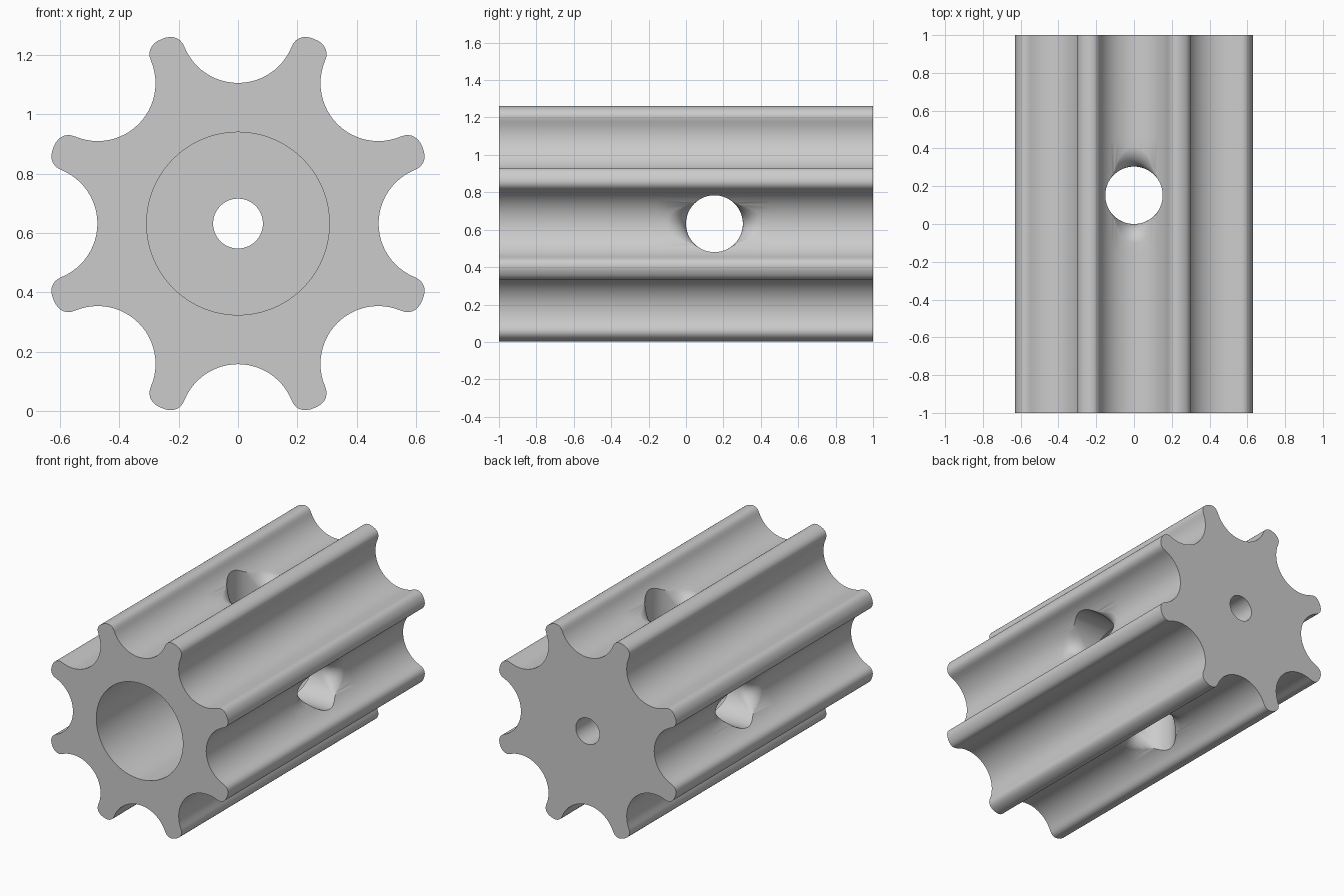
import bpy
import bmesh
from math import sin, cos, pi, sqrt, copysign
from mathutils import Matrix, Vector

cube = bpy.data.objects.get("Cube")
if cube:
    bpy.data.objects.remove(cube, do_unlink=True)

CENTRE_Z = 0.632
FLUTES = 8
FLUTE_R = 0.195        # radius of each groove
FLUTE_DIST = 0.669     # axis to groove centre
HOLE_R = 0.152
HOLE_Y = 0.152
FLARE = 0.105          # rounding at the mouth of each cross hole

grey = bpy.data.materials.new("light_grey")
grey.use_nodes = True
grey.diffuse_color = (0.6, 0.6, 0.6, 1)
grey.node_tree.nodes["Principled BSDF"].inputs["Base Color"].default_value = (0.6, 0.6, 0.6, 1)


def loft(name, rings):
    """Closed solid through a list of equally long rings of points."""
    bm = bmesh.new()
    loops = [[bm.verts.new(p) for p in ring] for ring in rings]
    n = len(loops[0])
    for a, b in zip(loops, loops[1:]):
        for i in range(n):
            j = (i + 1) % n
            bm.faces.new((a[i], a[j], b[j], b[i]))
    bm.faces.new(loops[0])
    bm.faces.new(loops[-1])
    bmesh.ops.recalc_face_normals(bm, faces=bm.faces)
    mesh = bpy.data.meshes.new(name)
    bm.to_mesh(mesh)
    bm.free()
    mesh.materials.append(grey)
    obj = bpy.data.objects.new(name, mesh)
    bpy.context.collection.objects.link(obj)
    return obj


def cut(target, cutter):
    cutter.hide_render = True
    mod = target.modifiers.new("cut", 'BOOLEAN')
    mod.operation = 'DIFFERENCE'
    mod.solver = 'EXACT'
    mod.object = cutter
    bpy.context.view_layer.objects.active = target
    bpy.ops.object.modifier_apply(modifier=mod.name)
    bpy.data.objects.remove(cutter, do_unlink=True)


def fluted_profile():
    """Concave grooves alternating with rounded rib tips, as (x, z) points."""
    pts = []
    half = pi / FLUTES
    neck = FLUTE_DIST * cos(half)
    half_width = FLUTE_DIST * sin(half) - FLUTE_R
    for k in range(FLUTES):
        turn = Matrix.Rotation(2 * half * k, 2)
        sweep = pi / 2 - half
        for i in range(25):
            a = sweep * (i / 12 - 1)
            pts.append(turn @ Vector((FLUTE_DIST - FLUTE_R * cos(a), FLUTE_R * sin(a))))
        tip = Matrix.Rotation(2 * half * k + half, 2)
        for i in range(1, 14):
            a = pi * i / 14 - pi / 2
            across = copysign(abs(sin(a)) ** 0.85, a) * half_width
            out = cos(a) ** 0.85 * 0.055
            pts.append(tip @ Vector((neck + out, across)))
    return pts


def disc(radius, y, n=96):
    return [(radius * cos(2 * pi * i / n), y, CENTRE_Z + radius * sin(2 * pi * i / n))
            for i in range(n)]


def flared_hole(angle):
    """Radial cross hole whose mouth blends into the groove floor."""
    n, steps = 64, 10
    rings = [[] for _ in range(steps + 3)]
    spin = Matrix.Rotation(angle, 3, 'Y')

    def place(r, t, depth):
        p = spin @ Vector((depth, 0, r * sin(t)))
        return p + Vector((0, HOLE_Y + r * cos(t), CENTRE_Z))

    for i in range(n):
        t = 2 * pi * i / n
        rho = FLARE * cos(t) ** 2 + 0.003
        side = (HOLE_R + rho) * sin(t)
        floor = FLUTE_DIST - sqrt(FLUTE_R ** 2 - side ** 2) + 0.0005
        rings[0].append(place(HOLE_R, t, 0.1))
        for s in range(steps + 1):
            a = pi / 2 * s / steps
            rings[s + 1].append(place(HOLE_R + rho * (1 - cos(a)), t,
                                      floor - rho * (1 - sin(a))))
        rings[-1].append(place(HOLE_R + rho, t, 0.8))
    return loft("hole_cutter", rings)


# Fluted body, with extra rings either side of the cross holes
profile = fluted_profile()
body = loft("fluted_body", [[(p.x, y, CENTRE_Z + p.y) for p in profile]
                            for y in (-1, -0.15, 0.45, 1)])

# Wide bore from the front, narrow hole through the back wall
cut(body, loft("bore_cutter", [disc(0.308, -1.1), disc(0.308, 0.75)]))
cut(body, loft("narrow_cutter", [disc(0.084, 0.6), disc(0.084, 1.1)]))

# Four flared cross holes
for k in range(4):
    cut(body, flared_hole(k * pi / 2))

bpy.ops.object.select_all(action='DESELECT')
body.select_set(True)
bpy.context.view_layer.objects.active = body
bpy.ops.object.shade_smooth_by_angle(angle=pi / 6)
